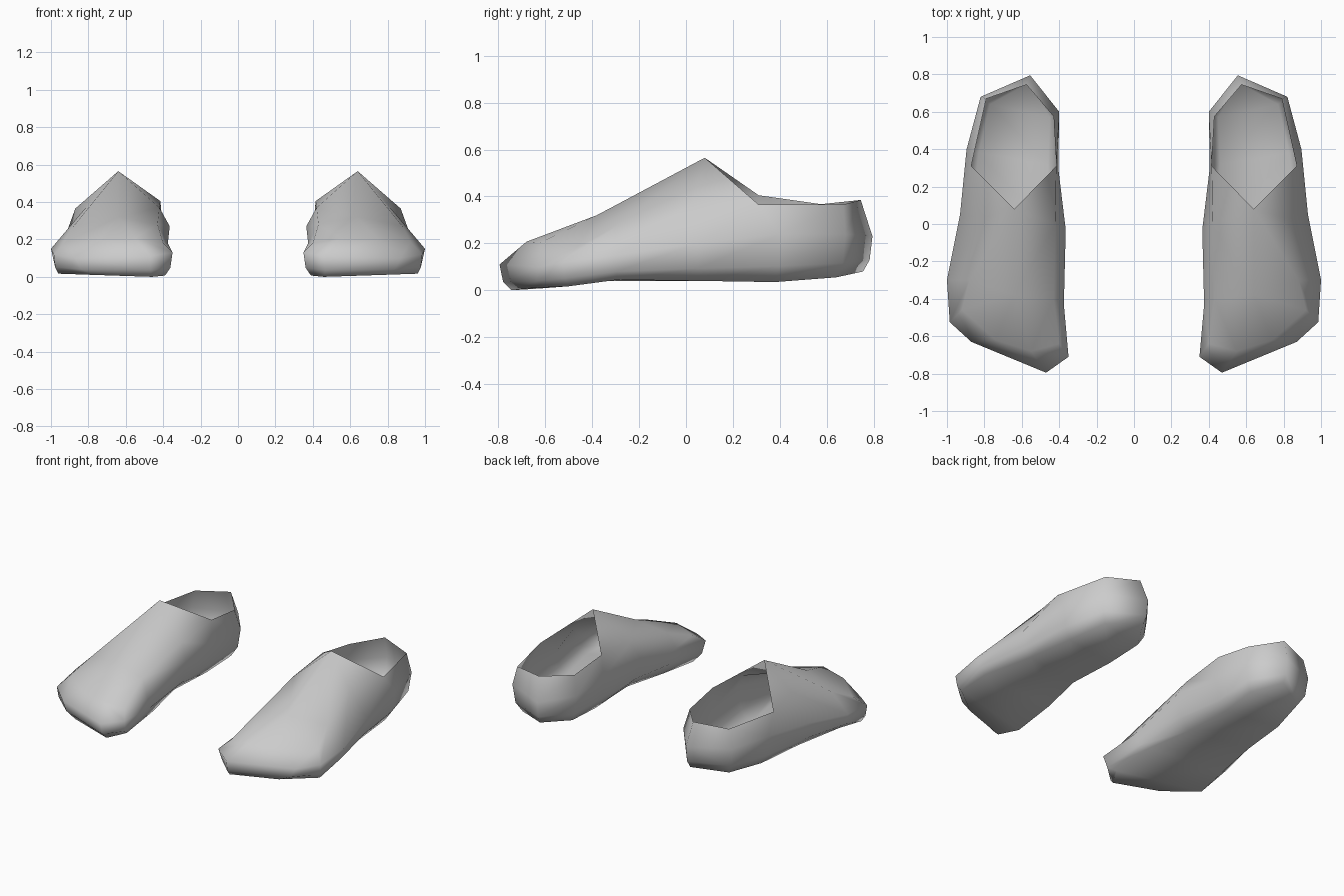
import bpy
import bmesh
from mathutils import Vector

default_cube = bpy.data.objects.get("Cube")
if default_cube:
    bpy.data.objects.remove(default_cube, do_unlink=True)

# One plain grey material
grey = bpy.data.materials.new("soft_grey")
grey.use_nodes = True
grey.diffuse_color = (0.6, 0.6, 0.6, 1)
grey.node_tree.nodes["Principled BSDF"].inputs["Base Color"].default_value = (0.6, 0.6, 0.6, 1)

# Contours run from the toe tip along the outer side to the heel and back along
# the inner side.
SOLE = [
    (.46, -.745, 0), (.76, -.65, .01), (.96, -.5, .017), (.94, -.29, .045),
    (.87, .05, .04), (.83, .38, .035), (.77, .64, .055), (.56, .755, .08),
    (.45, .57, .055), (.46, .32, .035), (.46, -.03, .05), (.4, -.33, .04),
    (.39, -.63, .007),
]
WIDEST = [
    (.47, -.795, .11), (.87, -.63, .10), (.985, -.525, .12), (1, -.3, .15),
    (.93, .05, .2), (.895, .4, .24), (.82, .68, .24), (.555, .795, .23),
    (.4, .6, .24), (.405, .3, .25), (.365, -.03, .27), (.375, -.43, .18),
    (.35, -.71, .13),
]
# Shoulder contour, which becomes the rim of the opening at the back
SHOULDER = [
    (.55, -.68, .207), (.74, -.62, .203), (.92, -.46, .187), (.88, -.3, .27),
    (.81, .03, .375), (.87, .31, .365), (.79, .67, .365), (.575, .745, .385),
    (.43, .575, .367), (.415, .31, .405), (.42, 0, .37), (.43, -.4, .28),
    (.4, -.64, .18),
]
INSTEP = (.64, -.38, .32)
TONGUE = (.64, .08, .565)

# Positions along the contours
TIP, OUT_A, OUT_B, OUT_C, OUT_D, OUT_E, OUT_F, HEEL, IN_F, IN_E, IN_D, IN_C, IN_B = range(13)


def edge_contour():
    """Rounded lower edge between the sole and the widest contour."""
    points = []
    for low, wide in zip(SOLE, WIDEST):
        a, b = Vector(low), Vector(wide)
        mix = a.lerp(b, .7)
        mix.z = a.z + (b.z - a.z) * .33
        points.append(mix)
    return points


def build_slipper(name, side):
    bm = bmesh.new()

    def add(point):
        x, y, z = point
        return bm.verts.new((x * side, y, z))

    # Stacked side walls
    layers = [SOLE, edge_contour(), WIDEST, SHOULDER]
    rings = [[add(p) for p in layer] for layer in layers]
    for lower, upper in zip(rings, rings[1:]):
        for i in range(len(lower)):
            j = (i + 1) % len(lower)
            bm.faces.new((lower[i], lower[j], upper[j], upper[i]))

    # Sole, in strips from the inner to the outer side
    s = rings[0]
    bm.faces.new((s[IN_B], s[TIP], s[OUT_A], s[OUT_B]))
    outer = [OUT_B, OUT_C, OUT_D, OUT_E, OUT_F]
    inner = [IN_B, IN_C, IN_D, IN_E, IN_F]
    for k in range(len(outer) - 1):
        bm.faces.new((s[inner[k]], s[outer[k]], s[outer[k + 1]], s[inner[k + 1]]))
    bm.faces.new((s[IN_F], s[OUT_F], s[HEEL]))

    # Upper, closed over the toes and rising to the tongue
    t = rings[-1]
    instep, tongue = add(INSTEP), add(TONGUE)
    for face in (
        (t[TIP], t[OUT_A], instep), (t[OUT_A], t[OUT_B], instep),
        (t[OUT_B], t[OUT_C], instep), (t[OUT_C], t[OUT_D], tongue, instep),
        (t[OUT_D], t[OUT_E], tongue), (t[IN_E], t[IN_D], tongue),
        (t[IN_D], t[IN_C], instep, tongue), (t[IN_C], t[IN_B], t[TIP], instep),
    ):
        bm.faces.new(face)

    bmesh.ops.recalc_face_normals(bm, faces=bm.faces[:])
    for face in bm.faces:
        face.smooth = True
    mesh = bpy.data.meshes.new(name)
    bm.to_mesh(mesh)
    bm.free()
    mesh.materials.append(grey)
    slipper = bpy.data.objects.new(name, mesh)
    bpy.context.collection.objects.link(slipper)


build_slipper("left_slipper", 1)
build_slipper("right_slipper", -1)
